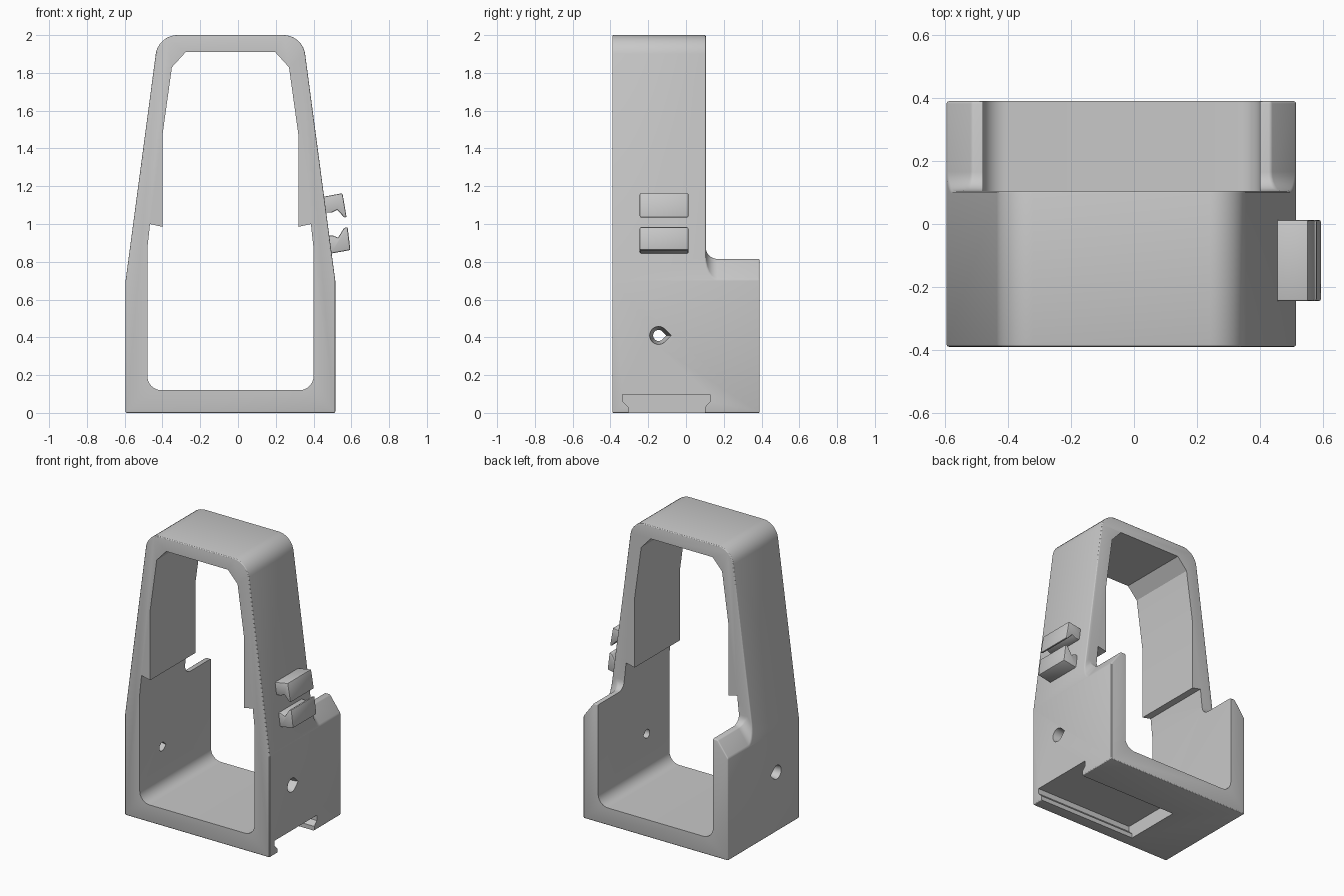
import bpy, bmesh
from math import sin, cos, pi
from mathutils import Vector

if "Cube" in bpy.data.objects:
    bpy.data.objects.remove(bpy.data.objects["Cube"], do_unlink=True)

GREY = (0.58, 0.58, 0.58, 1)
grey = bpy.data.materials.new("light_grey")
grey.use_nodes = True
grey.diffuse_color = GREY
grey.node_tree.nodes["Principled BSDF"].inputs["Base Color"].default_value = GREY

CX = -0.04            # centre line of the frame
FRONT, MID, BACK = -0.39, 0.105, 0.39


def rounded(points, steps=8):
    """Outline from (u, v, radius) corners."""
    out = []
    n = len(points)
    for i, (u, v, r) in enumerate(points):
        p = Vector((u, v))
        if r == 0:
            out.append((u, v))
            continue
        a = (Vector(points[i - 1][:2]) - p).normalized()
        b = (Vector(points[(i + 1) % n][:2]) - p).normalized()
        half = a.angle(b) / 2
        centre = p + (a + b).normalized() * (r / sin(half))
        t = r * cos(half) / sin(half)
        start, end = p + a * t - centre, p + b * t - centre
        for k in range(steps + 1):
            q = centre + start.lerp(end, k / steps).normalized() * r
            out.append((q.x, q.y))
    return out


def symmetric(half):
    """Right-hand corners, bottom to top, mirrored about the centre line."""
    right = [(CX + u, v, r) for u, v, r in half]
    return right + [(CX - u, v, r) for u, v, r in reversed(half)]


def loft(name, outline_a, outline_b, lo, hi, axis):
    """Solid between two equal-length outlines at lo and hi on the axis."""
    bm = bmesh.new()

    def place(p, d):
        return (d, p[0], p[1]) if axis == "X" else (p[0], d, p[1])
    a = [bm.verts.new(place(p, lo)) for p in outline_a]
    b = [bm.verts.new(place(p, hi)) for p in outline_b]
    bm.faces.new(a)
    bm.faces.new(b)
    for i in range(len(a)):
        j = (i + 1) % len(a)
        bm.faces.new((a[i], a[j], b[j], b[i]))
    bmesh.ops.recalc_face_normals(bm, faces=bm.faces)
    mesh = bpy.data.meshes.new(name)
    bm.to_mesh(mesh)
    bm.free()
    mesh.materials.append(grey)
    ob = bpy.data.objects.new(name, mesh)
    bpy.context.collection.objects.link(ob)
    return ob


def prism(name, outline, lo, hi, axis="Y"):
    return loft(name, outline, outline, lo, hi, axis)


def round_edges(ob, width, rule, segments):
    bm = bmesh.new()
    bm.from_mesh(ob.data)
    bmesh.ops.remove_doubles(bm, verts=bm.verts, dist=0.0005)
    edges = [e for e in bm.edges if e.is_manifold and rule(e)]
    bmesh.ops.bevel(bm, geom=edges, offset=width, segments=segments,
                    profile=0.5, affect="EDGES", clamp_overlap=True)
    bm.to_mesh(ob.data)
    bm.free()


def convex(e):
    return e.calc_face_angle_signed(0) > 0.5


def cut(ob, cutter):
    mod = ob.modifiers.new("cut", "BOOLEAN")
    mod.operation, mod.solver, mod.object = "DIFFERENCE", "EXACT", cutter
    bpy.context.view_layer.objects.active = ob
    bpy.ops.object.modifier_apply(modifier=mod.name)
    bpy.data.objects.remove(cutter, do_unlink=True)


def smooth(ob):
    bpy.ops.object.select_all(action="DESELECT")
    ob.select_set(True)
    bpy.context.view_layer.objects.active = ob
    bpy.ops.object.shade_smooth_by_angle(angle=0.5)


# Solid tapered block with rounded top corners
outer = rounded(symmetric([(0.555, 0, 0), (0.555, 0.7, 0), (0.382, 2, 0.115)]))
frame = prism("frame", outer, FRONT, BACK)

# Upper back removed, leaving low side walls with sloped tops and a fillet
back_shape = rounded(symmetric([(0.475, 0.815, 0), (0.655, 0.57, 0), (0.8, 0.57, 0), (0.8, 2.3, 0)]))
back_cutter = prism("back_cutter", back_shape, MID, 0.8)
round_edges(back_cutter, 0.06,
            lambda e: all(abs(v.co.y - MID) < 0.001 for v in e.verts), 6)
cut(frame, back_cutter)
round_edges(frame, 0.016, convex, 3)

# Through opening: wide below, stepped in at mid height, chamfered at the top
opening = rounded(symmetric([
    (0.44, 0.12, 0.075), (0.44, 0.87, 0), (0.426, 1.0, 0), (0.36, 0.985, 0),
    (0.36, 1.47, 0), (0.31, 1.83, 0), (0.237, 1.91, 0)]))
cut(frame, prism("opening_cutter", opening, -0.8, 0.8))


# Teardrop side holes, narrowing towards the inside
def teardrop(r):
    pts = [(-0.145 + r * cos(k * pi / 12), 0.41 + r * sin(k * pi / 12)) for k in range(3, 22)]
    return pts + [(-0.145 + r * 1.414, 0.41)]


for side in (1, -1):
    ends = [(CX + side * 0.42, teardrop(0.026)), (CX + side * 0.57, teardrop(0.05))]
    (lo, lo_shape), (hi, hi_shape) = sorted(ends)
    cut(frame, loft("hole_cutter", lo_shape, hi_shape, lo, hi, "X"))

# Undercut slot in the base, open on one side
slot = [(-0.305, -0.1), (-0.305, 0.03), (-0.335, 0.06), (-0.335, 0.097),
        (0.127, 0.097), (0.127, 0.06), (0.1, 0.03), (0.1, -0.1)]
cut(frame, prism("slot_cutter", slot, -0.24, 0.7, "X"))
smooth(frame)

# Pair of hooked clip jaws on the side
jaws = {
    "upper_clip": [(0.43, 1.14), (0.553, 1.163), (0.575, 1.035), (0.562, 1.035),
                   (0.525, 1.075), (0.495, 1.06), (0.44, 1.06)],
    "lower_clip": [(0.46, 0.84), (0.5, 0.845), (0.595, 0.862), (0.58, 0.985),
                   (0.562, 0.98), (0.53, 0.928), (0.5, 0.94), (0.46, 0.94)],
}
for name, shape in jaws.items():
    jaw = prism(name, shape, -0.245, 0.013)
    round_edges(jaw, 0.008, convex, 2)
    smooth(jaw)
